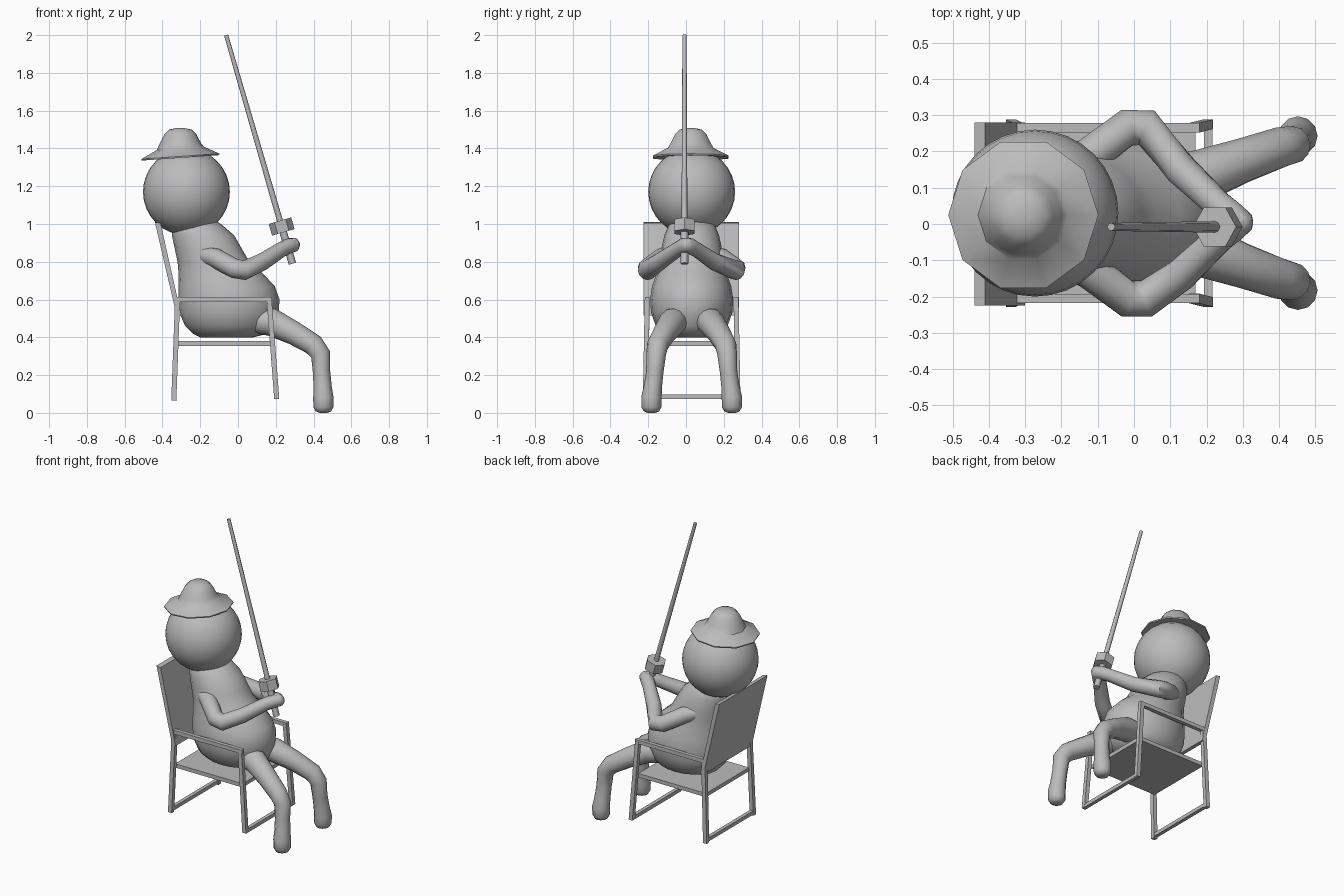
import bpy, bmesh, math
from mathutils import Vector, Matrix

if "Cube" in bpy.data.objects:
    bpy.data.objects.remove(bpy.data.objects["Cube"])

CY = 0.03  # middle plane of the sitter and chair

grey = bpy.data.materials.new("grey")
grey.diffuse_color = (0.5, 0.5, 0.5, 1)
grey.use_nodes = True
grey.node_tree.nodes["Principled BSDF"].inputs["Base Color"].default_value = grey.diffuse_color


def finish(name, bm, smooth=None):
    bmesh.ops.recalc_face_normals(bm, faces=bm.faces)
    me = bpy.data.meshes.new(name)
    bm.to_mesh(me)
    bm.free()
    me.materials.append(grey)
    if smooth:
        me.shade_smooth()
        me.set_sharp_from_angle(angle=math.radians(smooth))
    ob = bpy.data.objects.new(name, me)
    bpy.context.collection.objects.link(ob)
    return ob


def skin(name, rings, smooth=None):
    """Bridge equal rings of points and cap both ends."""
    bm = bmesh.new()
    loops = [[bm.verts.new(p) for p in r] for r in rings]
    n = len(loops[0])
    for a, b in zip(loops, loops[1:]):
        for i in range(n):
            bm.faces.new((a[i], a[(i + 1) % n], b[(i + 1) % n], b[i]))
    bm.faces.new(loops[0])
    bm.faces.new(loops[-1])
    return finish(name, bm, smooth)


def tube(name, path, sides=10, smooth=None, turn=0.0):
    """Sweep a polygon along (x, y, z, radius) points."""
    pts = [Vector(p[:3]) for p in path]
    rings = []
    for i, p in enumerate(pts):
        t = Vector()
        if i > 0:
            t += (p - pts[i - 1]).normalized()
        if i < len(pts) - 1:
            t += (pts[i + 1] - p).normalized()
        t.normalize()
        u = Vector((0, 1, 0))
        if abs(t.y) > 0.9:
            u = Vector((1, 0, 0))
        u = (u - t * u.dot(t)).normalized()
        v = t.cross(u)
        r = path[i][3]
        rings.append([p + r * (u * math.cos(a) + v * math.sin(a))
                      for a in (turn + 2 * math.pi * k / sides for k in range(sides))])
    return skin(name, rings, smooth)


def bar(name, a, b, r):
    return tube(name, [(*a, r), (*b, r)], 4, turn=math.pi / 4)


def plate(name, profile, y0, y1):
    """Extrude an x-z outline across y."""
    return skin(name, [[(x, y, z) for x, z in profile] for y in (y0, y1)])


# Torso: stacked ovals given by height, back, front and half width
levels = [(0.40, -.20, .08, .10), (0.42, -.24, .16, .15), (0.46, -.28, .19, .19),
          (0.53, -.31, .215, .215), (0.60, -.315, .22, .22), (0.67, -.315, .195, .21),
          (0.74, -.315, .13, .185), (0.80, -.32, .06, .17), (0.87, -.335, .02, .16),
          (0.94, -.35, -.02, .145), (1.00, -.35, -.09, .12), (1.03, -.32, -.14, .08)]
skin("torso", [[((b + f) / 2 + (f - b) / 2 * math.cos(a), CY + w * math.sin(a), z)
                for a in (2 * math.pi * k / 20 for k in range(20))]
               for z, b, f, w in levels], 60)

# Head
bm = bmesh.new()
bmesh.ops.create_uvsphere(bm, u_segments=32, v_segments=16, radius=0.23)
bmesh.ops.transform(bm, verts=bm.verts, matrix=Matrix.Translation((-0.273, CY, 1.17)))
finish("head", bm, 40)

# Hat: wide tilted brim and rounded crown
hat = [(0.11, 1.355, 0), (0.205, 1.35, 0), (0.207, 1.358, 0), (0.125, 1.40, 0),
       (0.108, 1.43, 0), (0.085, 1.475, 0), (0.06, 1.50, 0), (0.02, 1.508, 0)]
rings = []
for r, z, _ in hat:
    ring = []
    for k in range(10):
        a = 2 * math.pi * k / 10
        dx = r * math.cos(a)
        ring.append((-0.305 + dx, CY - 0.005 + r * 1.02 * math.sin(a),
                     z + (0.07 * dx if z < 1.42 else 0)))
    rings.append(ring)
skin("hat", rings, 35)

for s, side in ((-1, "right"), (1, "left")):
    # Bent leg ending in a blunt foot
    leg = [(.05, .08, .50, .07), (.18, .10, .48, .074), (.30, .145, .42, .062),
           (.40, .18, .36, .057), (.437, .188, .31, .052), (.442, .195, .22, .046),
           (.448, .205, .14, .048), (.452, .213, .08, .054), (.452, .213, .03, .053),
           (.452, .213, .008, .04), (.452, .213, .0, .02)]
    tube(side + "_leg", [(x, CY + s * y, z, r) for x, y, z, r in leg], 12, 50)

    # Bent arm with both hands meeting on the grip
    arm = [(-.19, .11, .84, .045), (-.12, .16, .82, .052), (-.02, .235, .765, .052),
           (.035, .235, .755, .052), (.13, .145, .80, .046), (.23, .05, .865, .040),
           (.27, .015, .885, .042), (.305, -.01, .89, .036), (.32, -.02, .89, .015)]
    tube(side + "_arm", [(x, CY - .025 * (x > .1) + s * y, z, r) for x, y, z, r in arm], 12, 50)

    # Chair side: legs and armrest
    y = CY + s * 0.235
    yf = CY + s * 0.245
    bar(side + "_front_chair_leg", (.165, y, .60), (.205, yf, .075), .019)
    bar(side + "_back_chair_leg", (-.32, y, .60), (-.34, yf, .065), .019)
    bar(side + "_armrest", (-.33, y, .60), (.18, y, .60), .018)

# Seat, backrest and floor rails
plate("seat", [(-.325, .355), (.17, .355), (.17, .38), (-.325, .38)], CY - .225, CY + .225)
plate("backrest", [(-.325, .515), (-.30, .515), (-.41, 1.005), (-.44, 1.01)],
      CY - .255, CY + .25)
bar("front_rail", (.205, CY - .255, .085), (.205, CY + .255, .085), .017)
bar("back_rail", (-.34, CY - .255, .085), (-.34, CY + .255, .085), .017)

# Raised rod with grip and six-sided guard
base, tip = Vector((.288, -.008, .79)), Vector((-.063, -.008, 2.0))


def along(t, r):
    return (*base.lerp(tip, t), r)


tube("rod", [along(.14, .016), along(1, .011)], 8, 50)
tube("grip", [along(0, .02), along(.18, .02)], 8, 50)
tube("guard", [along(.137, .062), along(.188, .062)], 6, turn=math.pi / 2)
